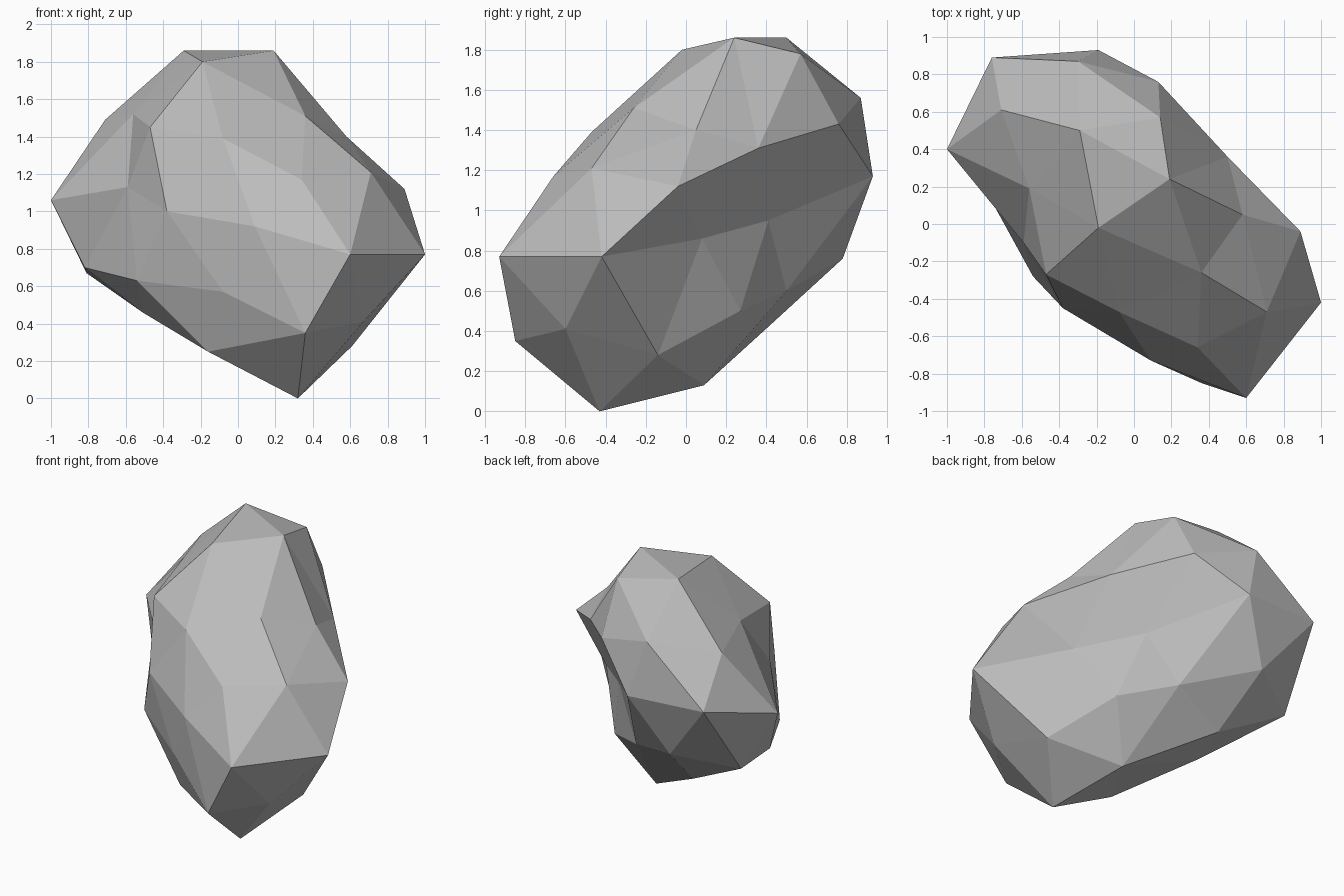
import bpy
import bmesh
from mathutils import Vector

# Remove the default cube only
default_cube = bpy.data.objects.get("Cube")
if default_cube:
    bpy.data.objects.remove(default_cube, do_unlink=True)


def make_material(name, colour):
    material = bpy.data.materials.new(name)
    material.use_nodes = True
    material.diffuse_color = colour
    shader = material.node_tree.nodes["Principled BSDF"]
    shader.inputs["Base Color"].default_value = colour
    shader.inputs["Roughness"].default_value = 0.9
    return material


# Corner points of the boulder in hundredths of a unit, by height band
crown = [(-29, 50, 186), (19, 24, 186), (-19, -2, 180), (14, 57, 178)]
shoulder = [(-71, 61, 149), (36, -26, 151), (58, 5, 140), (-8, -47, 139),
            (-47, -27, 145), (-56, 19, 152), (50, 36, 131), (13, 76, 143),
            (-30, 87, 156)]
waist = [(-100, 40, 106), (71, -47, 121), (89, -4, 112), (34, -66, 117),
         (-59, -10, 113), (-38, -45, 100), (9, -73, 92), (57, 8, 86),
         (24, 41, 95), (-19, 93, 117), (-76, 89, 119)]
belly = [(100, -42, 77), (60, -93, 77), (-54, -28, 63), (-82, 23, 70),
         (-81, 54, 67), (-8, -61, 57), (37, 27, 50), (4, 50, 60),
         (-42, 78, 76)]
foot = [(36, -85, 35), (67, -60, 41), (-51, 3, 46), (-35, 42, 43),
        (-16, -42, 25), (61, -14, 28), (17, 9, 13), (32, -43, 0)]

CENTRE = Vector((0, 0, 0.93))
ROUNDING = 0.8      # how far corners are pulled to a ball before skinning


def build_boulder(name, bands, material):
    """Skin the corners as a rounded hull, then move them to their places,
    so that shallow dents survive."""
    bm = bmesh.new()
    corners = {}
    for band in bands:
        for point in band:
            place = Vector(point) / 100
            offset = place - CENTRE
            vert = bm.verts.new(offset / offset.length ** ROUNDING)
            corners[vert] = place
    bmesh.ops.convex_hull(bm, input=list(bm.verts))
    for vert, place in corners.items():
        vert.co = place
    loose = [v for v in bm.verts if not v.link_faces]
    bmesh.ops.delete(bm, geom=loose, context='VERTS')
    bmesh.ops.recalc_face_normals(bm, faces=list(bm.faces))

    mesh = bpy.data.meshes.new(name)
    bm.to_mesh(mesh)
    bm.free()
    mesh.materials.append(material)
    boulder = bpy.data.objects.new(name, mesh)
    bpy.context.collection.objects.link(boulder)
    return boulder


stone_grey = make_material("stone grey", (0.5, 0.5, 0.5, 1))
build_boulder("boulder", [crown, shoulder, waist, belly, foot], stone_grey)
